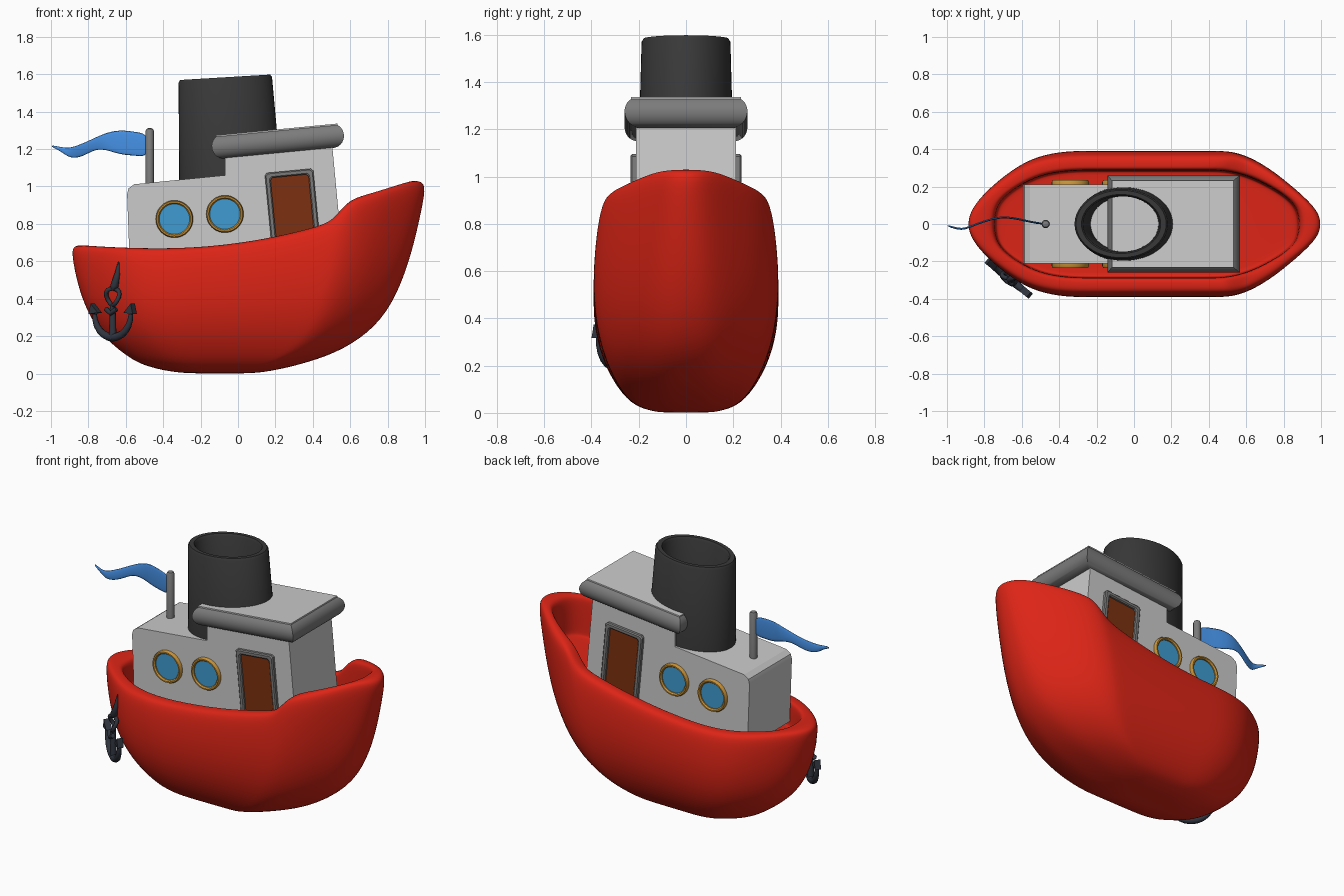
import bpy, bmesh
from math import sin, cos, pi, radians
from mathutils import Matrix

if "Cube" in bpy.data.objects:
    bpy.data.objects.remove(bpy.data.objects["Cube"])


def material(name, rgb):
    m = bpy.data.materials.new(name)
    m.diffuse_color = (*rgb, 1)
    m.use_nodes = True
    m.node_tree.nodes["Principled BSDF"].inputs["Base Color"].default_value = m.diffuse_color
    return m


RED = material("red_paint", (.72, .018, .008))
BLACK = material("dark_funnel", (.04, .04, .04))
BLUE = material("flag_blue", (.06, .28, .78))
GLASS = material("glass_blue", (.05, .33, .65))
BRASS = material("brass", (.60, .30, .04))
WOOD = material("door_brown", (.20, .03, .005))
IRON = material("iron", (.03, .036, .05))
TRIM = material("dark_grey_trim", (.2, .2, .2))


def loft(name, rings, mat=None, caps=True, wrap=False, subsurf=0, angle=35):
    """Skin a list of equal closed rings; wrap joins the last to the first."""
    n, m = len(rings[0]), len(rings)
    verts = [p for r in rings for p in r]
    faces = []
    for i in range(m if wrap else m - 1):
        a, b = i * n, (i + 1) % m * n
        faces += [(a + j, a + (j + 1) % n, b + (j + 1) % n, b + j) for j in range(n)]
    if caps and not wrap:
        for o in (0, (m - 1) * n):
            if subsurf and n > 4:  # quad strips across mirrored rings
                faces.append((o, o + 1, o + n - 1))
                for j in range(1, n // 2 - 1):
                    faces.append((o + j, o + j + 1, o + n - j - 1, o + n - j))
                faces.append((o + n // 2 - 1, o + n // 2, o + n // 2 + 1))
            else:
                faces.append(tuple(range(o, o + n)))
    me = bpy.data.meshes.new(name)
    me.from_pydata(verts, [], faces)
    bm = bmesh.new()
    bm.from_mesh(me)
    bmesh.ops.recalc_face_normals(bm, faces=bm.faces)
    for f in bm.faces:
        f.smooth = True
    bm.to_mesh(me)
    bm.free()
    ob = bpy.data.objects.new(name, me)
    bpy.context.collection.objects.link(ob)
    if subsurf:
        mod = ob.modifiers.new("smooth", 'SUBSURF')
        mod.levels = mod.render_levels = subsurf
    else:
        me.set_sharp_from_angle(angle=radians(angle))
    if mat:
        me.materials.append(mat)
    return ob


def ellipse(cx, cy, z, rx, ry, slope=0, n=48):
    return [(cx + rx * cos(t), cy + ry * sin(t), z + slope * rx * cos(t))
            for t in (2 * pi * k / n for k in range(n))]


def smoothstep(a, b, x):
    t = min(1, max(0, (x - a) / (b - a)))
    return t * t * (3 - 2 * t)


# Hull: plan outline scaled per level, following the sheer line
PLAN = [(-.88, 0), (-.868, .15), (-.82, .34), (-.73, .57), (-.62, .79), (-.52, .92), (-.38, 1),
        (-.2, 1), (0, 1), (.2, 1), (.38, 1), (.5, 1), (.55, .985), (.6, .95), (.66, .88),
        (.75, .73), (.85, .51), (.93, .32), (.985, .15), (1, 0)]


def hull_ring(h, xs, xb, w, blunt=1, drop=0):
    half = []
    for px, f in PLAN:
        c = -.1
        x = c + (px - c) * ((xs - c) / (-.88 - c) if px < c else (xb - c) / (1 - c))
        z = h * (.662 + (.17 if x > -.4 else .09) * (x + .4) ** 2) - drop
        if not drop or h > .98:
            z += h ** 3 * (smoothstep(.48, .61, x) * (.09 - .09 * (x - .6))
                           - .03 * smoothstep(.9, 1.02, x))
        half.append((x, w * f ** blunt, z))
    return half + [(x, -y, z) for x, y, z in half[-2:0:-1]]


loft("hull", [hull_ring(*r) for r in [
    (.002, -.22, .03, .08, .6), (.006, -.32, .12, .13, .6), (.035, -.43, .24, .20, .6),
    (.08, -.53, .38, .243, .65), (.15, -.605, .56, .285, .7), (.28, -.715, .745, .337, .75),
    (.45, -.797, .857, .377, .8), (.65, -.852, .933, .394, .87), (.85, -.883, .983, .388, .93),
    (.97, -.893, 1.008, .373, .96), (1.008, -.873, .99, .353, .93), (1.012, -.80, .93, .312, .75),
    (1.006, -.76, .895, .292, .66), (.985, -.748, .886, .287, .64, .02),
    (.96, -.745, .88, .284, .64, .10), (.96, -.74, .876, .281, .64, .12),
    (.96, -.70, .84, .262, .64, .122)]], RED, subsurf=2)

# Cabin: stepped side profile extruded across
CABIN = [(-.578, .56), (-.593, .96), (-.585, .99), (-.555, 1.012), (-.07, 1.06), (-.07, 1.2),
         (.50, 1.26), (.56, .62)]
loft("cabin", [[(x, y, z) for x, z in CABIN] for y in (-.212, .212)], angle=30)

# Roof: slab with half-round mitred edge and a flat top
roof = []
for k in range(13):
    t = radians(-85 + 142 * k / 12)
    a, b, z = .293 + .062 * cos(t), .198 + .062 * cos(t), .065 * sin(t)
    roof.append([(-a, -b, z), (a, -b, z), (a, b, z), (-a, b, z)])
top = roof[-1]
for ob in (loft("roof_edge", roof, TRIM),
           loft("roof_top", [top, [(x, y, z + .008) for x, y, z in top]])):
    ob.location = (.213, 0, 1.243)
    ob.rotation_euler.y = -radians(5.5)

# Funnel: open leaning oval tube
loft("funnel", [ellipse(cx, 0, z, rx, ry, s) for cx, z, rx, ry, s in [
    (-.042, 1.03, .272, .203, .09), (-.068, 1.57, .250, .188, .06),
    (-.069, 1.584, .241, .180, .06), (-.069, 1.584, .212, .158, .06),
    (-.068, 1.57, .204, .150, .06), (-.052, 1.03, .178, .145, .09)]],
    BLACK, wrap=True)


# Portholes on both sides
def disc_ring(x, z, r, y):
    return [(x + r * cos(t), y, z + r * sin(t)) for t in (2 * pi * k / 40 for k in range(40))]


for s, side in ((-1, "front"), (1, "back")):
    for i, (x, z) in enumerate([(-.34, .826), (-.07, .853)]):
        prof = [(.10, .20), (.10, .224), (.095, .234), (.087, .234), (.081, .226), (.081, .20)]
        loft(f"porthole_rim_{side}_{i}", [disc_ring(x, z, r, s * y) for r, y in prof], BRASS, wrap=True)
        loft(f"porthole_glass_{side}_{i}", [disc_ring(x, z, .084, s * y) for y in (.20, .219)], GLASS)

    # Doors with raised frames, leaning with the cabin front
    def door_rect(hw, top, y):
        c, n = cos(radians(5.5)), sin(radians(5.5))
        return [(.295 + u * c - v * n, s * y, .845 + u * n + v * c)
                for u, v in [(-hw, -.24), (hw, -.24), (hw, top - .012), (hw - .012, top),
                             (-hw + .012, top), (-hw, top - .012)]]
    loft(f"door_frame_{side}", [door_rect(.13, .24, .20), door_rect(.13, .24, .228),
         door_rect(.124, .234, .234), door_rect(.108, .218, .234), door_rect(.102, .212, .228),
         door_rect(.102, .212, .20)], TRIM, wrap=True, angle=25)
    loft(f"door_{side}", [door_rect(.105, .215, .20), door_rect(.105, .215, .217)], WOOD)

# Flag pole
loft("flag_pole", [ellipse(-.472, 0, z, r, r, 0, 20) for z, r in
                   [(.98, .022), (1.298, .022), (1.308, .017), (1.312, .008)]], TRIM)

# Flag: thin waving pennant (heights widened to allow for smoothing)
FLAG = [(-.475, 0, 1.155, 1.28), (-.54, .008, 1.163, 1.293), (-.63, .03, 1.168, 1.305),
        (-.70, .038, 1.195, 1.29), (-.76, .027, 1.20, 1.264), (-.82, .008, 1.165, 1.235),
        (-.87, -.012, 1.15, 1.216), (-.91, -.028, 1.158, 1.205), (-.95, -.024, 1.19, 1.212),
        (-1.0, -.008, 1.212, 1.222)]
flag_rings = []
for x, y, a, b in FLAG:
    m, r = (a + b) / 2, (b - a) * .73
    flag_rings.append([(x, y, m - r), (x, y - .008, m), (x, y, m + r), (x, y + .008, m)])
loft("flag", flag_rings, BLUE, subsurf=2)

# Anchor, lying along the stern quarter
ANCHOR = Matrix.Translation((-.67, -.29, 0)) @ Matrix.Rotation(-radians(39), 4, 'Z')


def rod(name, pts, r, cyclic=False):
    cu = bpy.data.curves.new(name, 'CURVE')
    cu.dimensions = '3D'
    cu.bevel_depth = 1
    cu.bevel_resolution = 2
    cu.use_fill_caps = True
    sp = cu.splines.new('POLY')
    sp.points.add(len(pts) - 1)
    for i, p in enumerate(pts):
        sp.points[i].co = (*p, 1)
        sp.points[i].radius = r[i] if isinstance(r, list) else r
    sp.use_cyclic_u = cyclic
    cu.materials.append(IRON)
    ob = bpy.data.objects.new(name, cu)
    bpy.context.collection.objects.link(ob)
    ob.matrix_world = ANCHOR


rod("anchor_shank", [(0, 0, .185), (0, 0, .37)], [.021, .015])
rod("anchor_ring", [(.042 * cos(t), .012 * sin(t * 2), .41 + .045 * sin(t))
                    for t in (2 * pi * k / 20 for k in range(20))], .012, True)
rod("anchor_rope", [(0, 0, .45), (.012, 0, .47), (.02, .015, .53), (.026, .02, .60)],
    [.012, .022, .016, .004])
rod("anchor_knot", [(-.035, -.012, .345), (0, -.018, .322), (.035, -.012, .345)], .014)
rod("anchor_arms", [(.125 * sin(t), 0, .318 - .125 * cos(t))
                    for t in (radians(-90 + 15 * k) for k in range(13))],
    [.012 + .010 * sin(pi * k / 12) for k in range(13)])
for s, side in ((-1, "left"), (1, "right")):
    fl = loft(f"anchor_fluke_{side}", [[(s * u, y, z) for u, z in
              [(.088, .325), (.152, .318), (.138, .374)]] for y in (-.018, .018)], IRON)
    fl.matrix_world = ANCHOR
